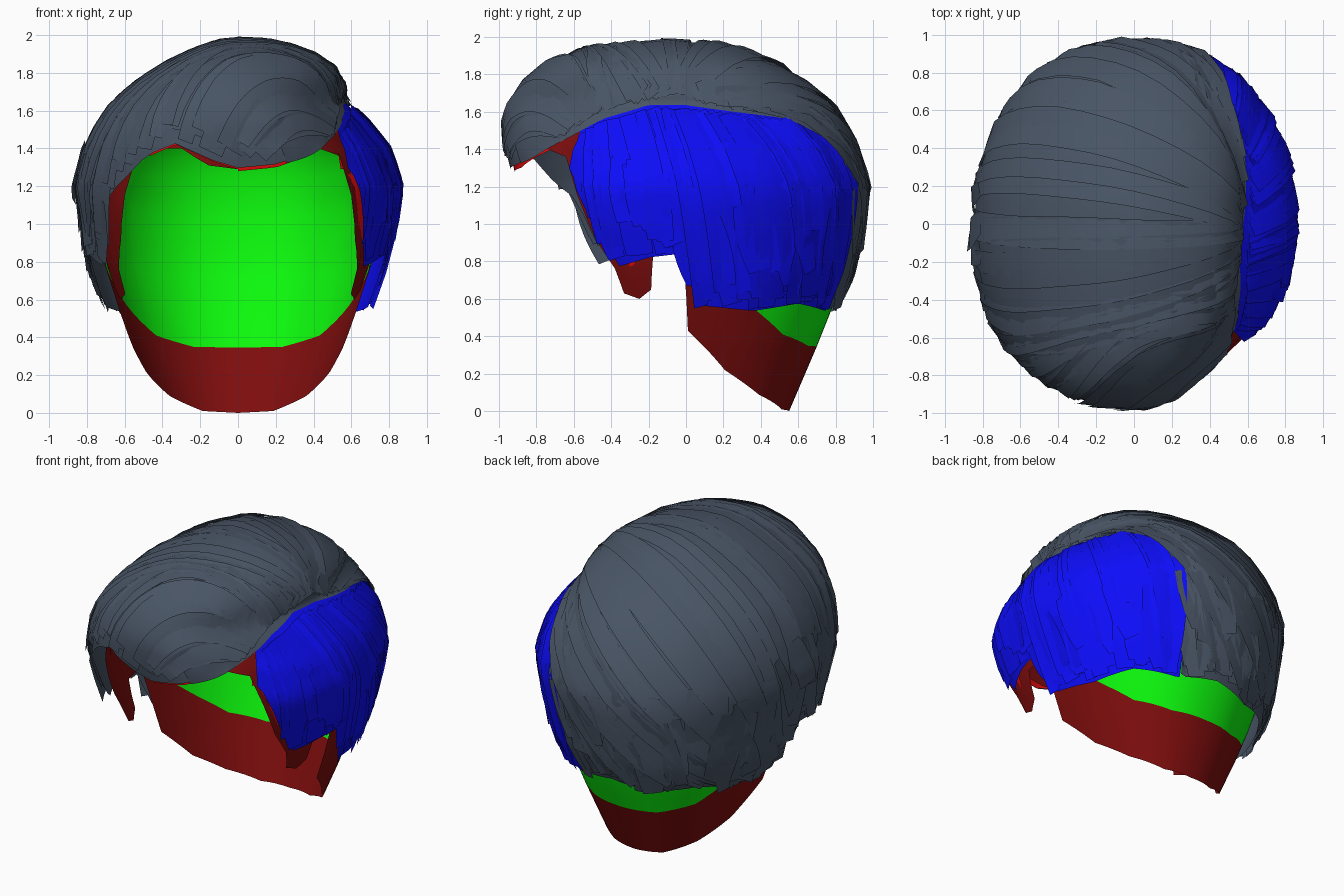
import bpy, math, random
from mathutils import Vector
from mathutils.bvhtree import BVHTree

if "Cube" in bpy.data.objects:
    bpy.data.objects.remove(bpy.data.objects["Cube"])

random.seed(4)

def material(name, rgb):
    m = bpy.data.materials.new(name)
    m.diffuse_color = (*rgb, 1)
    m.use_nodes = True
    m.node_tree.nodes["Principled BSDF"].inputs["Base Color"].default_value = m.diffuse_color
    return m

SLATE = material("slate", (.066, .09, .13))
BLUE = material("blue", (.004, .004, .95))
GREEN = material("green", (.004, .95, .004))
DARK_RED = material("dark_red", (.21, .004, .004))
RED = material("red", (.9, .004, .004))

# Cross-sections by height: z, left half width, right half width, front depth, back depth
SCALP = [(0, .42, .42, .40, .55), (.35, .56, .56, .50, .70), (.55, .63, .63, .60, .78),
         (.8, .71, .71, .74, .86), (1.1, .74, .74, .86, .90), (1.35, .70, .70, .89, .87),
         (1.55, .60, .60, .82, .76), (1.7, .46, .46, .64, .60), (1.8, .3, .3, .42, .40),
         (1.86, .001, .001, .001, .001)]
HAIR = [(.4, .64, .66, .55, .73), (.55, .71, .70, .6, .81), (.75, .79, .77, .72, .89),
        (1.0, .82, .835, .86, .945), (1.2, .855, .865, .93, .975), (1.4, .81, .80, .975, .92),
        (1.55, .735, .68, .98, .845), (1.65, .66, .575, .945, .78), (1.76, .53, .57, .87, .65),
        (1.86, .37, .49, .74, .50), (1.93, .22, .35, .57, .35), (1.97, .1, .19, .33, .19),
        (1.985, .001, .001, .001, .001)]

def lerp_table(table, x):
    """Piecewise linear lookup in ((x, value), ...)."""
    for (x0, v0), (x1, v1) in zip(table, table[1:]):
        if x <= x1:
            return v0 + (v1 - v0) * max(0, x - x0) / (x1 - x0)
    return table[-1][1]

def level(rows, z):
    return lerp_table([(r[0], i) for i, r in enumerate(rows)], z)

def surf(rows, az, u):
    """Point at azimuth az (0 = back, +90 = right) and fractional row u."""
    i = min(int(u), len(rows) - 2)
    z, left, right, front, back = (a + (b - a) * (u - i) for a, b in zip(rows[i], rows[i + 1]))
    s, c = math.sin(math.radians(az)), math.cos(math.radians(az))
    n = 2.2 if c > 0 else 2.4
    if rows is HAIR and c <= 0 and s > 0:
        n = lerp_table([(1.15, 2.0), (1.45, 1.7), (1.65, 1.8), (1.85, 2.1)], z)
    r = ((abs(s) / (right if s > 0 else left)) ** n + (abs(c) / (back if c > 0 else front)) ** n) ** (-1 / n)
    return Vector((r * s, r * c, z))

def make(name, verts, faces, mat):
    me = bpy.data.meshes.new(name)
    me.from_pydata([tuple(v) for v in verts], [], faces)
    me.materials.append(mat)
    me.polygons.foreach_set("use_smooth", [True] * len(me.polygons))
    ob = bpy.data.objects.new(name, me)
    bpy.context.collection.objects.link(ob)
    return ob

def patch(name, rows, azs, zlow, zhigh, mat, nv=16, scale=1.0, zscale=1.0):
    verts, faces = [], []
    for az in azs:
        u0 = level(rows, zlow(az))
        u1 = max(u0, level(rows, zhigh(az)))
        for j in range(nv + 1):
            p = surf(rows, az, u0 + (u1 - u0) * j / nv)
            verts.append(Vector((p.x * scale, p.y * scale, 1.1 + (p.z - 1.1) * zscale)))
    for i in range(len(azs) - 1):
        for j in range(nv):
            a, b = i * (nv + 1) + j, (i + 1) * (nv + 1) + j
            if (verts[a] - verts[a + 1]).length + (verts[b] - verts[b + 1]).length > 1e-5:
                faces.append((a, a + 1, b + 1, b))
    return make(name, verts, faces, mat)

def span(a, b, n):
    return [a + (b - a) * i / n for i in range(n + 1)]

# Edge outlines: azimuth, height
SCALP_EDGE = [(0, 0), (20, .01), (43, .09), (67, .22), (89, .43), (89.8, .6), (91, .8), (93, .85), (104, .83),
              (106, .65), (112, .60), (119, .63), (121, .76), (128, .92), (134, 1.15), (140, 1.36),
              (150, 1.40), (160, 1.40), (170, 1.31), (180, 1.29)]
NAPE_LINE = [(0, .345), (20, .35), (40, .41), (58, .55), (80, .75), (100, 1.0), (115, 1.5), (180, 1.5)]
SIDE_EDGE = [(0, .57), (20, .53), (40, .57), (60, .53), (84, .56), (87, .72), (91, .84), (104, .82),
             (118, .77), (125, .93), (131, 1.14), (136, 1.3)]
FRINGE_LEFT = SIDE_EDGE[:-1] + [(140, 1.24), (150, 1.37), (160, 1.43), (172, 1.34), (180, 1.30)]
PART = [(18.5, .55), (19.5, 1.2), (22, 1.44), (27, 1.53), (51, 1.58), (90, 1.64), (110, 1.64), (128, 1.57),
        (142, 1.46), (150, 1.41), (167, 1.32), (180, 1.30)]

def part(az):
    return lerp_table(PART, az)

def grey_low(az):
    return lerp_table(FRINGE_LEFT, -az) if az < 0 else (lerp_table(SIDE_EDGE, az) if az < 18.5 else part(az))

def blue_low(az):
    return lerp_table(SIDE_EDGE, az)

def top(az):
    return 5

# Scalp cap: dark red nape, temples and crown, green back
def scalp_edge(a):
    return lerp_table(SCALP_EDGE, abs(a))

def green_low(a):
    return max(scalp_edge(a), lerp_table(NAPE_LINE, abs(a)))

columns = sorted(set(span(-180, 180, 72) + [s * a for a, _ in SCALP_EDGE for s in (-1, 1)]))
patch("scalp_nape", SCALP, columns, scalp_edge, green_low, DARK_RED, 10)
patch("scalp_back", SCALP, columns, green_low, lambda a: 1.5, GREEN, 12)
patch("scalp_crown", SCALP, columns, lambda a: 1.5, top, DARK_RED, 12)

# Red lining showing under the fringe and along the parting
patch("parting_lining", HAIR, span(45, 180, 40), lambda a: part(a) - .02, lambda a: part(a) + .12,
      RED, 4, .965)
patch("temple_lining", HAIR, span(112, 139, 12), lambda a: blue_low(a) - .01, part, RED, 6, .95)
patch("fringe_lining", HAIR, span(-180, -150, 12), lambda a: grey_low(a) - .01,
      lambda a: grey_low(a) + .15, RED, 3, .965)

# Smooth hair volumes beneath the strands
grey_az = sorted(set(span(-180, 180, 90) + [18.5, 19.5]))
patch("swept_hair_base", HAIR, grey_az, grey_low, top, SLATE, 30, .985, .985)
patch("side_hair_base", HAIR, span(19, 137, 50), blue_low, part, BLUE, 14, .985, .99)

# Full hidden surface used only for projecting strands
guide = patch("strand_guide", HAIR, span(-180, 180, 90), lambda a: .4, top, SLATE, 36)
tree = BVHTree.FromPolygons([v.co.copy() for v in guide.data.vertices],
                            [tuple(p.vertices) for p in guide.data.polygons])
bpy.data.objects.remove(guide)
CORE = Vector((0, 0, 1.1))

def project(p):
    d = (p - CORE).normalized()
    hit = tree.ray_cast(CORE, d)[0]
    return (hit or p), d

def strand(root, tip, width, verts, faces, bend=0.0, n=12, flare=0.0):
    """Overlapping hair card from root to tip, with one raised edge; bend > 0 arcs upward."""
    a, b = (root - CORE).normalized(), (tip - CORE).normalized()
    ang = a.angle(b)
    if ang < .05:
        return
    across = a.cross(b).normalized()
    across *= 1 if across.z > 0 else -1
    path = []
    for i in range(n + 1):
        t = i / n
        d = (a * math.sin((1 - t) * ang) + b * math.sin(t * ang)) / math.sin(ang)
        path.append(project(CORE + d + across * bend * math.sin(math.pi * t))[0])
    lift, tilt = random.uniform(-.012, .002), random.choice((-1, 1, 1)) * random.uniform(.008, .02)
    start = len(verts)
    for i, p in enumerate(path):
        t = i / n
        tan = path[min(i + 1, n)] - path[max(i - 1, 0)]
        side = tan.cross(p - CORE).normalized()
        w = width * (.55 + .45 * math.sin(math.pi * min(1, .12 + .75 * t)))
        for k in (-.5, 0, .5):
            q, d = project(p + side * w * k)
            verts.append(q + d * (lift + tilt * k + abs(tilt) * .5 + flare * t * t))
    for i in range(n):
        for k in range(2):
            f = start + i * 3 + k
            faces.append((f, f + 1, f + 4, f + 3))

def on_hair(az, z):
    return surf(HAIR, az, level(HAIR, z))

def jit(r):
    return random.uniform(-r, r)

# Grey strands sweeping from the parting over the crown to the left and back
verts, faces = [], []
N = 84
for i in range(N):
    s = i / (N - 1)
    raz = lerp_table([(0, 146), (.25, 125), (.55, 85), (.8, 45), (1, 25)], s)
    taz = lerp_table([(0, 166), (.1, 182), (.3, 226), (.45, 262), (.7, 316), (1, 374)], s) + jit(2)
    taz = taz - 360 if taz > 180 else taz
    arc = lerp_table([(0, .02), (.08, .12), (.2, .42), (.35, .35), (.55, 0), (1, 0)], s)
    strand(on_hair(raz, part(raz) + .05), on_hair(taz, grey_low(taz) + .05 + random.uniform(-.02, .08)),
           random.uniform(.10, .18), verts, faces, arc + jit(.04), 18)
# Shorter ragged layers on the left side and nape
for i in range(64):
    az = -120 + 134 * i / 63 + jit(2)
    z = grey_low(az) + random.uniform(-.01, .3)
    strand(on_hair(az + jit(9), z + random.uniform(.25, .5)), on_hair(az, z),
           random.uniform(.1, .18), verts, faces, 0, 6, random.uniform(0, .02))
make("swept_hair_strands", verts, faces, SLATE)

# Blue strands falling down and back from the parting on the right
verts, faces = [], []
for i in range(48):
    az = 27 + 106 * i / 47
    taz = max(24, az - 18 + jit(3)) if az < 122 else az - 8
    strand(on_hair(az, part(az) - .03), on_hair(taz, blue_low(taz) + random.uniform(0, .12)),
           random.uniform(.09, .15), verts, faces, .04, 12)
for i in range(32):
    az = 26 + 92 * i / 31
    z = blue_low(az) + random.uniform(0, .25)
    strand(on_hair(az + random.uniform(0, 10), z + .35), on_hair(az, z),
           random.uniform(.1, .17), verts, faces, 0, 6, random.uniform(0, .02))
make("side_hair_strands", verts, faces, BLUE)
